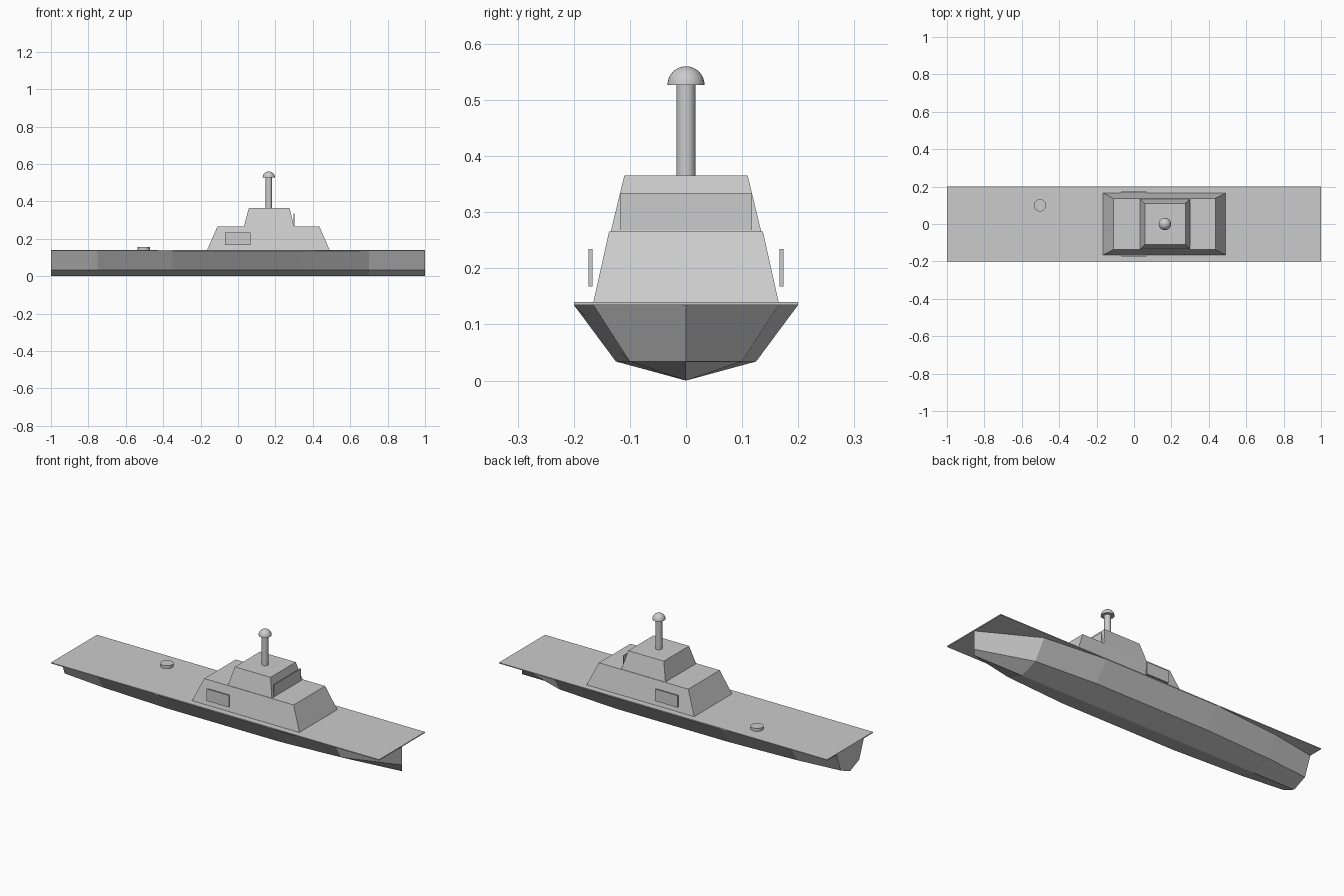
import bpy
import bmesh
from mathutils import Matrix

cube = bpy.data.objects.get("Cube")
if cube:
    bpy.data.objects.remove(cube, do_unlink=True)

# Single paint colour
grey = bpy.data.materials.new("ship grey")
grey.use_nodes = True
colour = (0.6, 0.6, 0.6, 1)
grey.diffuse_color = colour
grey.node_tree.nodes["Principled BSDF"].inputs["Base Color"].default_value = colour


def finish(name, bm, smooth=False):
    bmesh.ops.recalc_face_normals(bm, faces=bm.faces)
    mesh = bpy.data.meshes.new(name)
    bm.to_mesh(mesh)
    bm.free()
    mesh.materials.append(grey)
    obj = bpy.data.objects.new(name, mesh)
    bpy.context.collection.objects.link(obj)
    if smooth:
        bpy.ops.object.select_all(action="DESELECT")
        obj.select_set(True)
        bpy.context.view_layer.objects.active = obj
        bpy.ops.object.shade_smooth_by_angle()
    return obj


def tapered_block(name, bottom, top):
    """Each level is (x_min, x_max, y_min, y_max, z)."""
    bm = bmesh.new()
    rings = []
    for x0, x1, y0, y1, z in (bottom, top):
        rings.append([bm.verts.new((x, y, z))
                      for x, y in ((x0, y0), (x1, y0), (x1, y1), (x0, y1))])
    low, high = rings
    bm.faces.new(low)
    bm.faces.new(high)
    for i in range(4):
        j = (i + 1) % 4
        bm.faces.new((low[i], low[j], high[j], high[i]))
    return finish(name, bm)


def box(name, x0, x1, y0, y1, z0, z1):
    return tapered_block(name, (x0, x1, y0, y1, z0), (x0, x1, y0, y1, z1))


def cylinder(name, x, y, z0, z1, radius):
    bm = bmesh.new()
    bmesh.ops.create_cone(bm, cap_ends=True, segments=24,
                          radius1=radius, radius2=radius, depth=z1 - z0,
                          matrix=Matrix.Translation((x, y, (z0 + z1) / 2)))
    return finish(name, bm, smooth=True)


# Hull: lofted hard-chine sections from the transom to the sharp bow
KEEL, CHINE, SHEER = 0.0, 0.034, 0.135
stations = [  # x, chine half width, sheer half width
    (-1.0, 0.08, 0.12),
    (-0.75, 0.105, 0.165),
    (-0.35, 0.125, 0.2),
    (0.34, 0.125, 0.2),
    (0.7, 0.1, 0.165),
    (1.0, 0.0, 0.0),
]
bm = bmesh.new()
sections = []
for x, chine, sheer in stations:
    outline = ((-sheer, SHEER), (-chine, CHINE), (0, KEEL),
               (chine, CHINE), (sheer, SHEER))
    sections.append([bm.verts.new((x, y, z)) for y, z in outline])
for a, b in zip(sections, sections[1:]):
    for i in range(5):
        j = (i + 1) % 5
        bm.faces.new((a[i], a[j], b[j], b[i]))
bm.faces.new(sections[0])
bmesh.ops.remove_doubles(bm, verts=bm.verts, dist=0.0001)
finish("hull", bm)

# Flat rectangular deck overhanging both ends
box("deck", -1, 1, -0.2, 0.2, SHEER, 0.14)

# Two-tier superstructure
tapered_block("lower_superstructure",
              (-0.165, 0.49, -0.165, 0.165, 0.14),
              (-0.11, 0.435, -0.137, 0.137, 0.266))
tapered_block("upper_superstructure",
              (0.032, 0.3, -0.134, 0.134, 0.266),
              (0.058, 0.275, -0.11, 0.11, 0.365))

# Bridge window plate and side panels
box("bridge_window", 0.298, 0.302, -0.118, 0.118, 0.268, 0.334)
for name, side in (("left", 1), ("right", -1)):
    y0, y1 = sorted((side * 0.167, side * 0.174))
    box(f"side_panel_{name}", -0.07, 0.066, y0, y1, 0.168, 0.234)

# Mast with radar dome
MAST_X = 0.165
cylinder("mast", MAST_X, 0, 0.365, 0.53, 0.017)
bm = bmesh.new()
bmesh.ops.create_uvsphere(bm, u_segments=24, v_segments=16, radius=0.033)
cut = bmesh.ops.bisect_plane(bm, geom=bm.verts[:] + bm.edges[:] + bm.faces[:],
                             plane_co=(0, 0, 0), plane_no=(0, 0, 1),
                             clear_inner=True)
bmesh.ops.holes_fill(bm, edges=[e for e in bm.edges if e.is_boundary])
bmesh.ops.translate(bm, verts=bm.verts, vec=(MAST_X, 0, 0.527))
finish("radar_dome", bm, smooth=True)

# Round hatch on the aft deck
cylinder("deck_hatch", -0.503, 0.1, 0.14, 0.156, 0.033)
